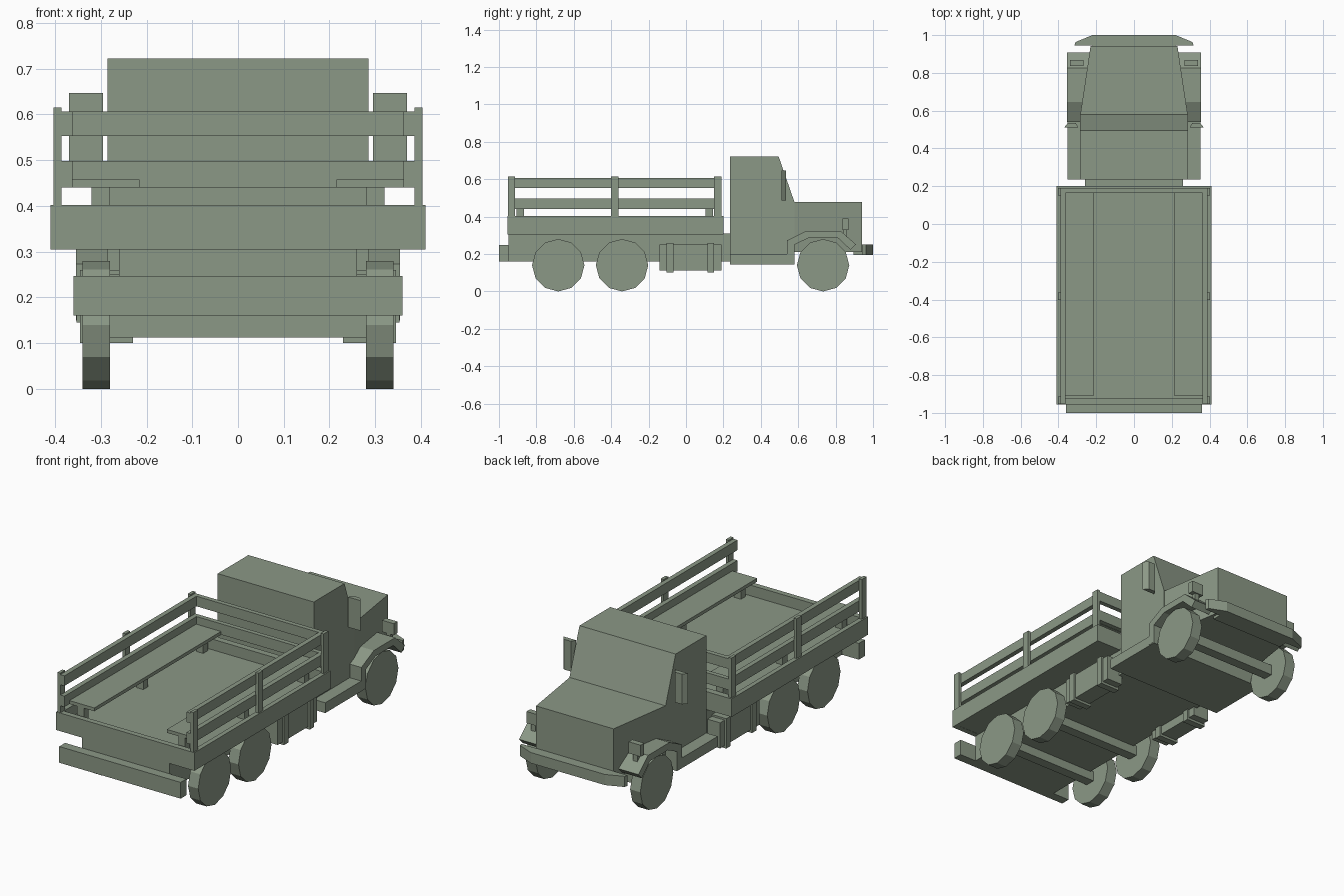
import bpy
import bmesh
import math
from mathutils import Matrix

if "Cube" in bpy.data.objects:
    bpy.data.objects.remove(bpy.data.objects["Cube"], do_unlink=True)

# One flat colour for the whole truck
paint = bpy.data.materials.new("sage_green")
paint.use_nodes = True
colour = (0.26, 0.315, 0.24, 1)
paint.diffuse_color = colour
paint.node_tree.nodes["Principled BSDF"].inputs["Base Color"].default_value = colour


def finish(name, bm):
    bmesh.ops.recalc_face_normals(bm, faces=bm.faces)
    mesh = bpy.data.meshes.new(name)
    bm.to_mesh(mesh)
    bm.free()
    mesh.materials.append(paint)
    obj = bpy.data.objects.new(name, mesh)
    bpy.context.scene.collection.objects.link(obj)
    return obj


def box(name, x, y, z):
    bm = bmesh.new()
    bmesh.ops.create_cube(bm, size=1)
    for v in bm.verts:
        for i, (lo, hi) in enumerate((x, y, z)):
            v.co[i] = hi if v.co[i] > 0 else lo
    return finish(name, bm)


def prism(name, profile, axis, lo, hi):
    """Extrude a closed profile along axis 0 (points are y, z) or axis 2 (points are x, y)."""
    bm = bmesh.new()
    place = (lambda a, b: (lo, a, b)) if axis == 0 else (lambda a, b: (a, b, lo))
    face = bm.faces.new([bm.verts.new(place(a, b)) for a, b in profile])
    out = bmesh.ops.extrude_face_region(bm, geom=[face])
    for item in out["geom"]:
        if isinstance(item, bmesh.types.BMVert):
            item.co[axis] = hi
    return finish(name, bm)


def mirrored(obj):
    """Copy a right-hand or left-hand part to the other side."""
    bm = bmesh.new()
    bm.from_mesh(obj.data)
    bmesh.ops.scale(bm, vec=(-1, 1, 1), verts=bm.verts)
    other = finish(obj.name.replace("left_", "right_"), bm)
    return other


# Chassis, rear bumper and running board
box("chassis", (-0.26, 0.26), (-0.95, 0.24), (0.16, 0.31))
box("rear_bumper", (-0.36, 0.36), (-1, -0.95), (0.16, 0.247))
box("cab_floor", (-0.353, 0.353), (0.235, 0.58), (0.145, 0.2))

# Cargo bed: floor tray with four low walls
box("bed_floor", (-0.4, 0.4), (-0.94, 0.19), (0.306, 0.345))
box("tailgate", (-0.41, 0.41), (-0.955, -0.925), (0.305, 0.402))
box("bed_front_wall", (-0.41, 0.41), (0.165, 0.2), (0.305, 0.402))
mirrored(box("left_bed_wall", (0.385, 0.41), (-0.925, 0.165), (0.305, 0.402)))

# Slatted rails and posts
for label, z in (("lower", (0.44, 0.498)), ("upper", (0.553, 0.607))):
    box(label + "_headboard_slat", (-0.39, 0.39), (0.165, 0.19), z)
    mirrored(box("left_" + label + "_rail", (0.362, 0.388), (-0.953, 0.165), z))
for label, y in (("rear", -0.933), ("middle", -0.382), ("front", 0.17)):
    mirrored(box("left_" + label + "_post", (0.386, 0.403), (y - 0.02, y + 0.02), (0.34, 0.615)))

# Benches on short legs
mirrored(box("left_bench", (0.215, 0.38), (-0.91, 0.163), (0.44, 0.458)))
for label, y in (("rear", -0.885), ("middle", -0.382), ("front", 0.125)):
    mirrored(box("left_" + label + "_bench_leg", (0.28, 0.32), (y - 0.02, y + 0.02), (0.34, 0.445)))

# Cab with sloping windscreen
prism("cab", [(0.235, 0.15), (0.235, 0.722), (0.495, 0.722), (0.58, 0.477), (0.58, 0.15)],
      0, -0.285, 0.285)

# Tapered bonnet
prism("bonnet", [(-0.285, 0.575), (0.285, 0.575), (0.23, 0.942), (-0.23, 0.942)], 2, 0.21, 0.477)

# Front bumper with swept ends and its bracket
prism("front_bumper", [(-0.315, 0.945), (-0.31, 0.963), (-0.22, 1), (0.22, 1), (0.31, 0.963),
                       (0.315, 0.945)], 2, 0.195, 0.252)
box("bumper_bracket", (-0.22, 0.22), (0.895, 0.95), (0.195, 0.25))

# Front fenders bent over the wheels
fender = [(0.54, 0.15), (0.54, 0.273), (0.645, 0.324), (0.826, 0.324), (0.908, 0.252),
          (0.88, 0.222), (0.81, 0.288), (0.66, 0.288), (0.58, 0.25), (0.58, 0.15)]
mirrored(prism("left_fender", fender, 0, 0.225, 0.354))

# Headlamps on posts
mirrored(box("left_headlamp", (0.268, 0.338), (0.837, 0.868), (0.328, 0.39)))
mirrored(box("left_headlamp_post", (0.29, 0.315), (0.842, 0.862), (0.27, 0.33)))

# Door mirrors
mirrored(prism("left_door_mirror", [(0.295, 0.51), (0.37, 0.51), (0.35, 0.535), (0.308, 0.535)],
               2, 0.485, 0.647))

# Side fuel tanks with straps
mirrored(box("left_fuel_tank", (0.24, 0.335), (-0.142, 0.19), (0.113, 0.25)))
for label, y in (("rear", -0.085), ("front", 0.133)):
    mirrored(box("left_" + label + "_tank_strap", (0.23, 0.345), (y - 0.018, y + 0.018),
                 (0.1, 0.26)))

# Axles and twelve-sided wheels
for label, y in (("rear", -0.683), ("middle", -0.342), ("front", 0.733)):
    box(label + "_axle", (-0.29, 0.29), (y - 0.027, y + 0.027), (0.112, 0.168))
    bm = bmesh.new()
    turn = Matrix.Translation((0.31, y, 0.14)) @ Matrix.Rotation(math.pi / 2, 4, "Y")
    bmesh.ops.create_cone(bm, cap_ends=True, segments=12, radius1=0.14, radius2=0.14,
                          depth=0.06, matrix=turn)
    mirrored(finish("left_" + label + "_wheel", bm))
